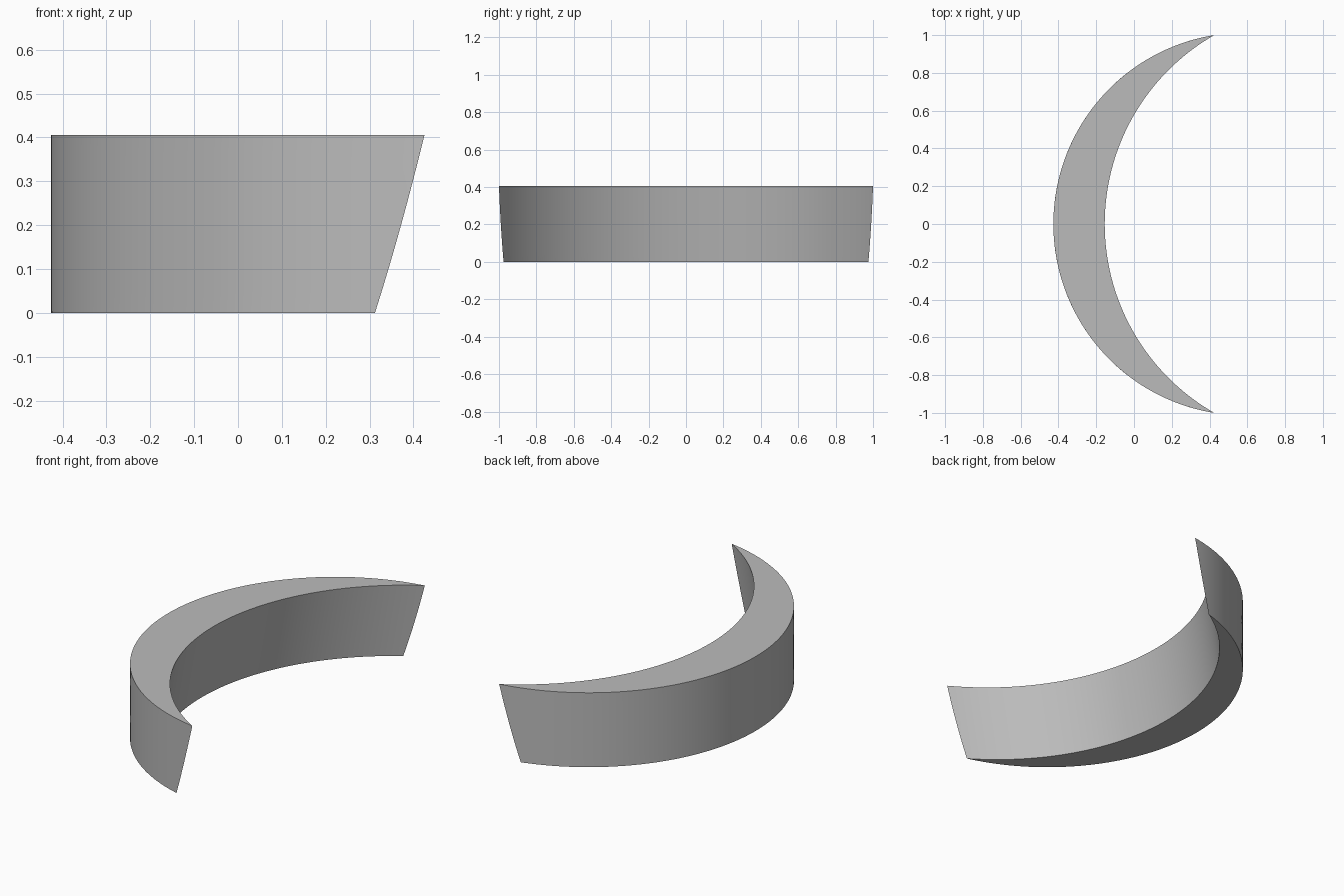
import bpy, bmesh, math

if "Cube" in bpy.data.objects:
    bpy.data.objects.remove(bpy.data.objects["Cube"])

HEIGHT = 0.405
OUT_X, OUT_R = 0.586, 1.0129      # upright outer cylinder
IN_X, IN_R = 0.997, 1.152         # inner cylinder, centre at the top
LEAN = 0.0714                     # how far the inner cylinder leans by the base
SEGS, LEVELS = 96, 8

grey = bpy.data.materials.new("grey")
grey.diffuse_color = (0.5, 0.5, 0.5, 1)
grey.use_nodes = True
grey.node_tree.nodes["Principled BSDF"].inputs["Base Color"].default_value = grey.diffuse_color


def arc(cx, r, tip_x, tip_y, z):
    """Arc bulging to -x between the two crescent tips."""
    half = math.atan2(tip_y, cx - tip_x)
    angles = [half * (2 * i / SEGS - 1) for i in range(SEGS + 1)]
    return [(cx - r * math.cos(a), r * math.sin(a), z) for a in angles]


# Crescent block: stacked crescent sections joined into walls
bm = bmesh.new()
rows = []
for k in range(LEVELS + 1):
    t = k / LEVELS
    cx = IN_X - LEAN * (1 - t)
    # tips are where the two circles cross at this height
    tip_x = (cx**2 - OUT_X**2 - IN_R**2 + OUT_R**2) / (2 * (cx - OUT_X))
    tip_y = math.sqrt(OUT_R**2 - (tip_x - OUT_X)**2)
    outer = [bm.verts.new(p) for p in arc(OUT_X, OUT_R, tip_x, tip_y, HEIGHT * t)]
    mid = [bm.verts.new(p) for p in arc(cx, IN_R, tip_x, tip_y, HEIGHT * t)[1:-1]]
    rows.append((outer, [outer[0]] + mid + [outer[-1]]))

# Outer and inner walls
for low, high in zip(rows, rows[1:]):
    for a, b in zip(low, high):
        for i in range(SEGS):
            bm.faces.new((a[i], a[i + 1], b[i + 1], b[i]))

# Top and bottom caps as strips between the arcs
for outer, inner in (rows[0], rows[-1]):
    for i in range(SEGS):
        corners = dict.fromkeys((outer[i], outer[i + 1], inner[i + 1], inner[i]))
        bm.faces.new(list(corners))

bmesh.ops.recalc_face_normals(bm, faces=bm.faces)
mesh = bpy.data.meshes.new("crescent_block")
bm.to_mesh(mesh)
bm.free()
mesh.materials.append(grey)
block = bpy.data.objects.new("crescent_block", mesh)
bpy.context.collection.objects.link(block)
bpy.context.view_layer.objects.active = block
block.select_set(True)
bpy.ops.object.shade_smooth_by_angle(angle=math.radians(15))
